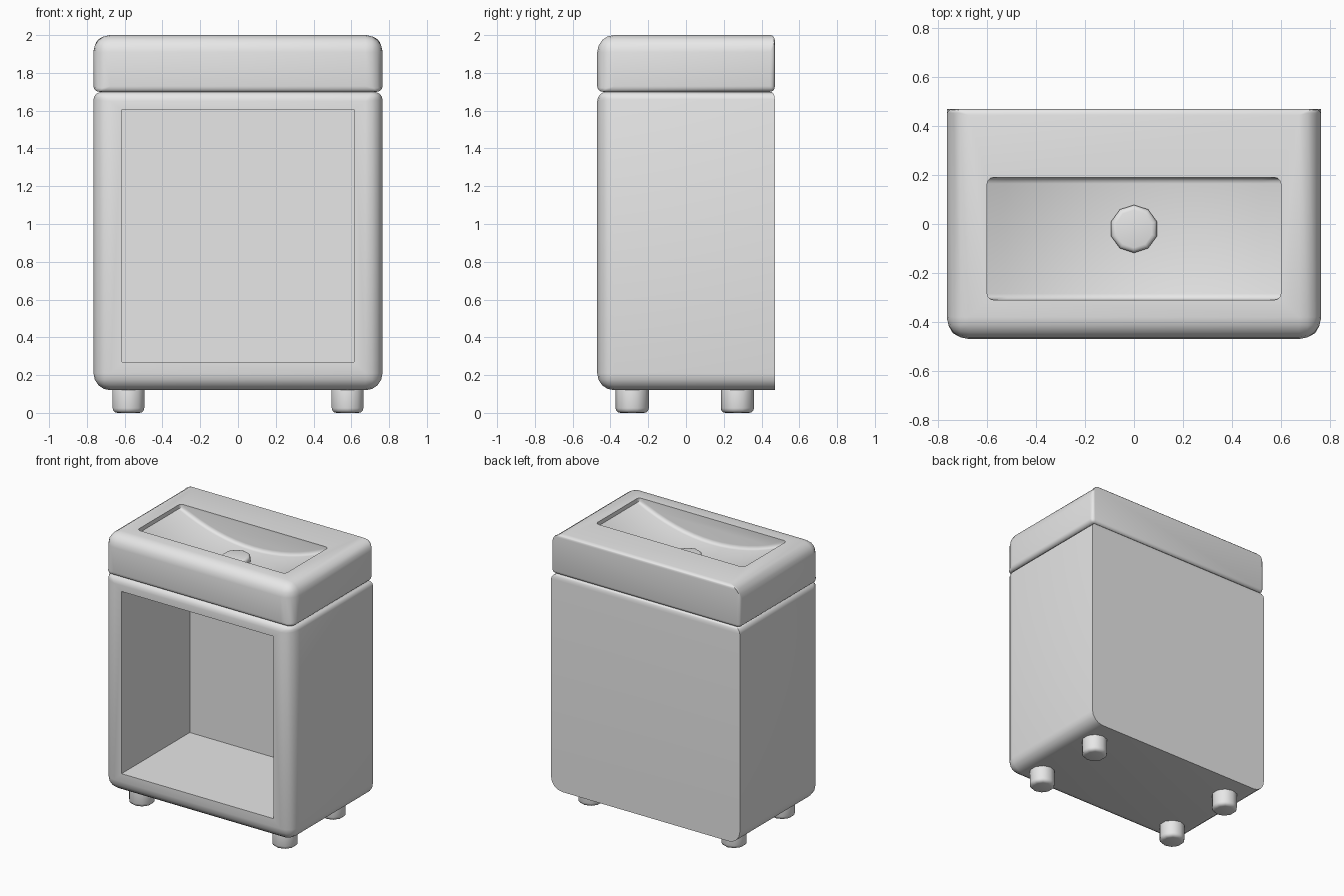
import bpy, bmesh, math

cube = bpy.data.objects.get("Cube")
if cube:
    bpy.data.objects.remove(cube, do_unlink=True)

grey = bpy.data.materials.new("plain grey")
grey.use_nodes = True
grey.diffuse_color = (0.8, 0.8, 0.8, 1)
grey.node_tree.nodes["Principled BSDF"].inputs["Base Color"].default_value = (0.8, 0.8, 0.8, 1)

HALF_X, HALF_Y = 0.765, 0.47
MAX_ROUND = 0.1


def finish(name, bm):
    bmesh.ops.recalc_face_normals(bm, faces=bm.faces)
    mesh = bpy.data.meshes.new(name)
    bm.to_mesh(mesh)
    bm.free()
    mesh.materials.append(grey)
    obj = bpy.data.objects.new(name, mesh)
    bpy.context.collection.objects.link(obj)
    return obj


def select(obj):
    bpy.ops.object.select_all(action='DESELECT')
    obj.select_set(True)
    bpy.context.view_layer.objects.active = obj


def smooth(obj, degrees=40):
    select(obj)
    bpy.ops.object.shade_smooth_by_angle(angle=math.radians(degrees))


def box(low, high):
    bm = bmesh.new()
    bmesh.ops.create_cube(bm, size=1)
    for v in bm.verts:
        v.co = [(a + b) / 2 + c * (b - a) for a, b, c in zip(low, high, v.co)]
    return bm


def rounded_box(name, low, high, radius_rule):
    """Box whose edge radii come from a rule on the edge midpoint (-1, 0, 1 per axis)."""
    bm = box(low, high)
    weight = bm.edges.layers.float.new("bevel_weight_edge")
    for e in bm.edges:
        mid = (e.verts[0].co + e.verts[1].co) / 2
        side = [round((2 * m - a - b) / (b - a)) for m, a, b in zip(mid, low, high)]
        e[weight] = radius_rule(*side) / MAX_ROUND
    obj = finish(name, bm)
    bevel = obj.modifiers.new("rounding", 'BEVEL')
    bevel.limit_method = 'WEIGHT'
    bevel.width = MAX_ROUND
    bevel.segments = 4
    select(obj)
    bpy.ops.object.modifier_apply(modifier=bevel.name)
    return obj


def carve(obj, cutter):
    cutter.hide_render = True
    cut = obj.modifiers.new("hollow", 'BOOLEAN')
    cut.operation = 'DIFFERENCE'
    cut.solver = 'EXACT'
    cut.object = cutter
    select(obj)
    bpy.ops.object.modifier_apply(modifier=cut.name)
    bpy.data.objects.remove(cutter, do_unlink=True)


def peg(name, x, y, low, high, radius, rounding):
    """Ten-sided cylinder with rounded rims."""
    bm = bmesh.new()
    bmesh.ops.create_cone(bm, cap_ends=True, segments=10, radius1=radius,
                          radius2=radius, depth=high - low)
    rims = [e for e in bm.edges if abs(e.verts[0].co.z - e.verts[1].co.z) < 0.001]
    bmesh.ops.bevel(bm, geom=rims, offset=rounding, segments=3, profile=0.5, affect='EDGES')
    bmesh.ops.translate(bm, verts=bm.verts, vec=(x, y, (low + high) / 2))
    smooth(finish(name, bm))


# Cabinet: soft front and sides, flat sharp back
def cabinet_radius(x, y, z):
    if y == 1:
        return 0.02 if z == 1 else 0
    return 0.05 if z == 1 else 0.09


cabinet = rounded_box("cabinet", (-HALF_X, -HALF_Y, 0.12), (HALF_X, HALF_Y, 1.7), cabinet_radius)
carve(cabinet, finish("cabinet_hollow", box((-0.615, -0.6, 0.27), (0.615, 0.32, 1.605))))
smooth(cabinet)


# Basin block
def basin_radius(x, y, z):
    if y == 1:
        return 0.025
    return 0.03 if z == -1 else 0.09


basin = rounded_box("basin", (-HALF_X, -HALF_Y, 1.7), (HALF_X, HALF_Y, 2), basin_radius)

# Bowl: a shallow arc along x, swept front to back
bm = bmesh.new()
steps = 16
arc = [(-0.6 + 1.2 * i / steps, 1.97 - 0.145 * (1 - (2 * i / steps - 1) ** 2))
       for i in range(steps + 1)]
outline = [(-0.6, 2.1)] + arc + [(0.6, 2.1)]
face = bm.faces.new([bm.verts.new((x, -0.31, z)) for x, z in outline])
swept = bmesh.ops.extrude_face_region(bm, geom=[face])["geom"]
bmesh.ops.translate(bm, verts=[g for g in swept if isinstance(g, bmesh.types.BMVert)],
                    vec=(0, 0.5, 0))
ends = [e for e in bm.edges if abs(e.verts[0].co.y - e.verts[1].co.y) < 0.001
        and min(v.co.z for v in e.verts) < 2.05]
bmesh.ops.bevel(bm, geom=ends, offset=0.025, segments=3, profile=0.5, affect='EDGES')
carve(basin, finish("bowl_hollow", bm))
smooth(basin)

# Drain cap and feet
peg("drain_cap", 0, -0.02, 1.78, 1.865, 0.098, 0.02)
for side, x in (("left", 0.58), ("right", -0.58)):
    for end, y in (("front", -0.285), ("back", 0.272)):
        peg(f"{end}_{side}_foot", x, y, 0, 0.16, 0.088, 0.025)
